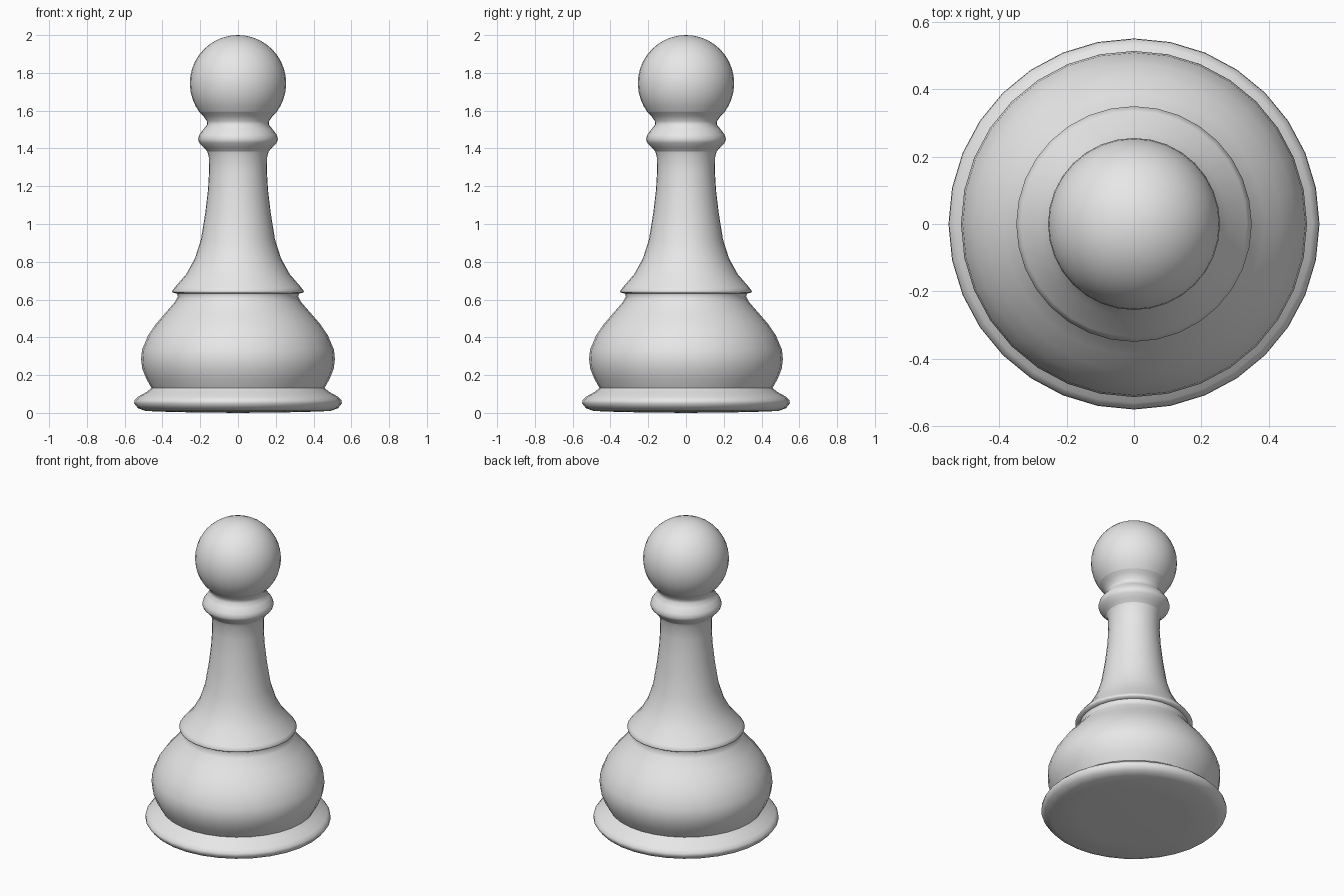
import bpy, bmesh, math

if "Cube" in bpy.data.objects:
    bpy.data.objects.remove(bpy.data.objects["Cube"])

SIDES = 32
mat = bpy.data.materials.new("light grey")
mat.diffuse_color = (0.8, 0.8, 0.8, 1)
mat.use_nodes = True
mat.node_tree.nodes["Principled BSDF"].inputs["Base Color"].default_value = mat.diffuse_color


def lathe(name, profile):
    """Revolve (radius, height) points, listed bottom to top, around z."""
    bm = bmesh.new()
    rings = []
    for r, z in profile:
        if r < 1e-4:
            rings.append([bm.verts.new((0, 0, z))] * SIDES)
        else:
            rings.append([bm.verts.new((r * math.cos(2 * math.pi * i / SIDES),
                                        r * math.sin(2 * math.pi * i / SIDES), z))
                          for i in range(SIDES)])
    for low, high in zip(rings, rings[1:]):
        for i in range(SIDES):
            j = (i + 1) % SIDES
            bm.faces.new(list(dict.fromkeys((low[i], low[j], high[j], high[i]))))
    for f in bm.faces:
        f.smooth = True
    mesh = bpy.data.meshes.new(name)
    bm.to_mesh(mesh)
    bm.free()
    mesh.materials.append(mat)
    ob = bpy.data.objects.new(name, mesh)
    bpy.context.collection.objects.link(ob)


# Rounded foot with an almost flat underside
lathe("foot", [(0, 0), (0.33, 0.004), (0.49, 0.01), (0.53, 0.025), (0.55, 0.05),
               (0.548, 0.066), (0.53, 0.085), (0.485, 0.11), (0.458, 0.132)])

# Bulging body
lathe("body", [(0.458, 0.132), (0.485, 0.18), (0.507, 0.235), (0.513, 0.285),
               (0.508, 0.335), (0.476, 0.41), (0.435, 0.47), (0.386, 0.527),
               (0.333, 0.588), (0.318, 0.617), (0.323, 0.632)])

# Flared skirt and stem
lathe("stem", [(0.323, 0.632), (0.347, 0.637), (0.349, 0.645), (0.335, 0.664),
               (0.275, 0.733), (0.228, 0.818), (0.196, 0.918), (0.173, 1.06),
               (0.159, 1.18), (0.153, 1.28), (0.155, 1.36), (0.163, 1.385)])

# Collar ring and neck
lathe("collar", [(0.163, 1.385), (0.182, 1.406), (0.205, 1.43), (0.212, 1.448),
                 (0.205, 1.472), (0.183, 1.502), (0.164, 1.525), (0.165, 1.545),
                 (0.185, 1.573), (0.204, 1.592)])

# Ball head
R, ZC = 0.255, 1.745
start = math.asin((1.592 - ZC) / R)
angles = [start + (math.pi / 2 - start) * k / 14 for k in range(15)]
lathe("head", [(R * math.cos(a), ZC + R * math.sin(a)) for a in angles])
